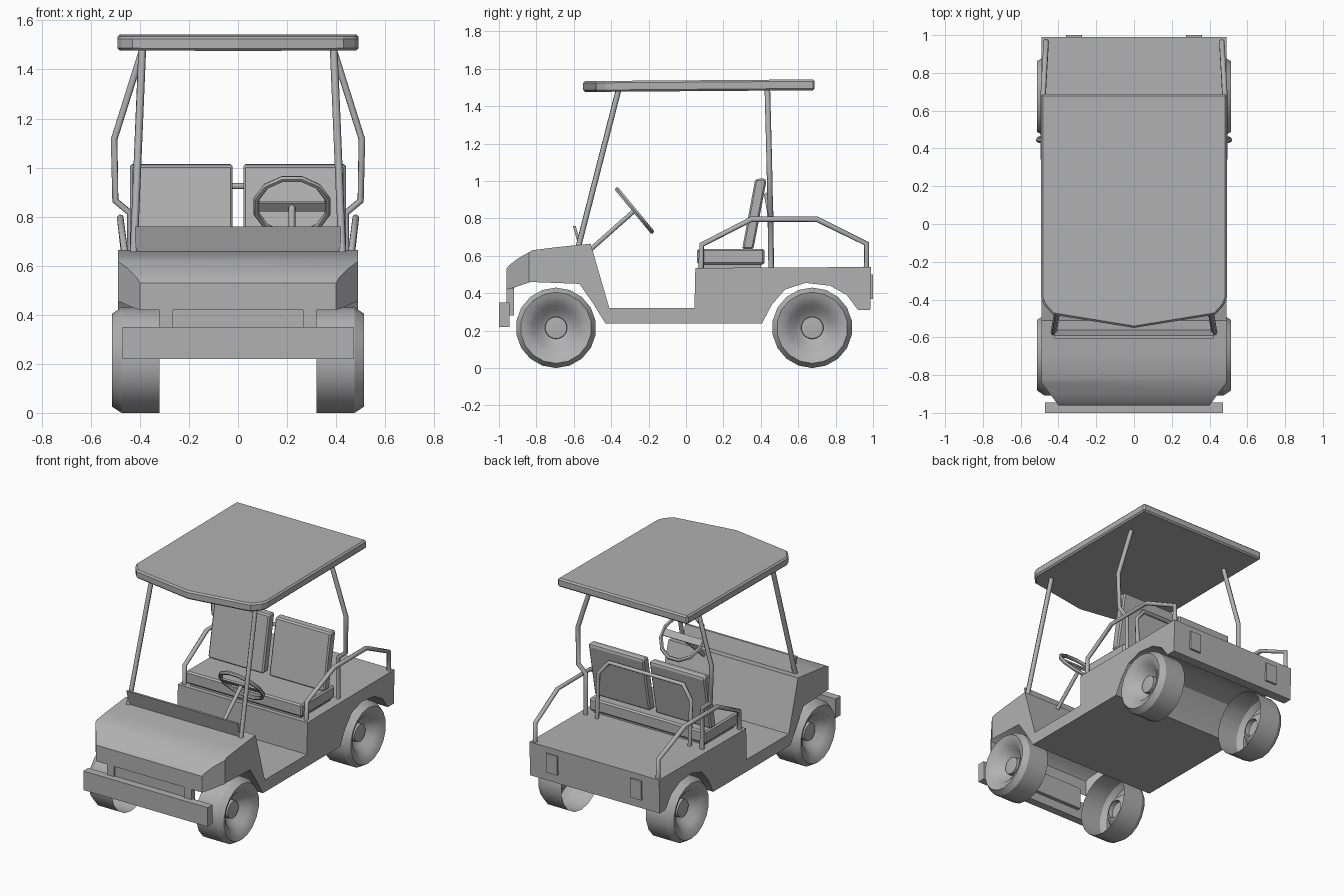
import bpy, bmesh, math
from mathutils import Vector, Matrix

if "Cube" in bpy.data.objects:
    bpy.data.objects.remove(bpy.data.objects["Cube"])

# Mid-grey finish shared by every part
grey = bpy.data.materials.new("mid_grey")
grey.diffuse_color = (0.44, 0.44, 0.44, 1)
grey.use_nodes = True
grey.node_tree.nodes["Principled BSDF"].inputs["Base Color"].default_value = grey.diffuse_color


def finish(name, bm, bevel=0.0, smooth=None):
    bmesh.ops.recalc_face_normals(bm, faces=bm.faces)
    me = bpy.data.meshes.new(name)
    bm.to_mesh(me)
    bm.free()
    me.materials.append(grey)
    if smooth:
        me.shade_smooth()
        me.set_sharp_from_angle(angle=math.radians(smooth))
    ob = bpy.data.objects.new(name, me)
    bpy.context.collection.objects.link(ob)
    if bevel:
        m = ob.modifiers.new("bevel", 'BEVEL')
        m.width, m.segments, m.limit_method = bevel, 1, 'ANGLE'
        m.angle_limit = math.radians(40)
    return ob


def prism(pts, a, b, axis='x'):
    """Extrude a 2D outline: (y,z) along x, or (x,y) along z."""
    bm = bmesh.new()
    place = (lambda p, t: (t, p[0], p[1])) if axis == 'x' else (lambda p, t: (p[0], p[1], t))
    f = bm.faces.new([bm.verts.new(place(p, a)) for p in pts])
    r = bmesh.ops.extrude_face_region(bm, geom=[f])
    vs = [v for v in r['geom'] if isinstance(v, bmesh.types.BMVert)]
    d = (b - a, 0, 0) if axis == 'x' else (0, 0, b - a)
    bmesh.ops.translate(bm, verts=vs, vec=d)
    bmesh.ops.recalc_face_normals(bm, faces=bm.faces)
    return bm


def box(name, x, y, z, bevel=0.0):
    return finish(name, prism([(y[0], z[0]), (y[1], z[0]), (y[1], z[1]), (y[0], z[1])], x[0], x[1]), bevel)


def tube(name, pts, r=0.014):
    cu = bpy.data.curves.new(name, 'CURVE')
    cu.dimensions = '3D'
    cu.bevel_depth, cu.bevel_resolution, cu.use_fill_caps = r, 1, True
    cu.materials.append(grey)
    sp = cu.splines.new('POLY')
    sp.points.add(len(pts) - 1)
    for p, c in zip(sp.points, pts):
        p.co = (*c, 1)
    ob = bpy.data.objects.new(name, cu)
    bpy.context.collection.objects.link(ob)


# Body: side profile with wheel arches, front corners cut off, hood open below
profile = [(-0.96, 0.42), (-0.96, 0.53), (-0.945, 0.55), (-0.90, 0.585), (-0.82, 0.63), (-0.70, 0.645),
           (-0.51, 0.665), (-0.41, 0.32), (0.045, 0.32), (0.05, 0.535), (0.99, 0.54),
           (0.985, 0.31), (0.92, 0.31), (0.86, 0.39), (0.77, 0.44), (0.64, 0.455),
           (0.53, 0.42), (0.46, 0.34), (0.405, 0.237), (-0.43, 0.237), (-0.50, 0.35),
           (-0.57, 0.45), (-0.83, 0.46), (-0.92, 0.43)]
bm = prism(profile, -0.49, 0.49)
for s in (-1, 1):
    r = bmesh.ops.bisect_plane(bm, geom=bm.verts[:] + bm.edges[:] + bm.faces[:], clear_outer=True,
                               plane_co=(0.49 * s, -0.84, 0.5), plane_no=(0.12 * s, -0.09, 0))
    bmesh.ops.holes_fill(bm, edges=[e for e in bm.edges if e.is_boundary])
bmesh.ops.recalc_face_normals(bm, faces=bm.faces)
under = [f for f in bm.faces if f.normal.z < -0.7 and f.calc_center_median().y < -0.57]
bmesh.ops.delete(bm, geom=under, context='FACES')
finish("body", bm, 0, 28)

# Bumper, lower front panel with brackets, tail lights
box("front_bumper", (-0.47, 0.47), (-1.0, -0.945), (0.22, 0.35))
box("lower_front_panel", (-0.30, 0.30), (-0.95, -0.92), (0.28, 0.43))
for s in (-1, 1):
    box("bumper_bracket", sorted((0.265 * s, 0.32 * s)), (-0.96, -0.92), (0.28, 0.425))
    box("tail_light", sorted((0.275 * s, 0.36 * s)), (0.98, 1.0), (0.37, 0.50))

# Low windscreen strip
finish("windscreen_strip", prism([(-0.605, 0.76), (-0.59, 0.76), (-0.56, 0.655), (-0.575, 0.655)], -0.42, 0.42))

# Roof: shallow pointed front, slight rise to the rear
outline = [(-0.492, 0.688), (0.492, 0.688), (0.492, -0.39), (0.475, -0.43), (0.43, -0.48),
           (0, -0.55), (-0.43, -0.48), (-0.475, -0.43), (-0.492, -0.39)]
bm = prism(outline, 1.476, 1.534, 'z')
for v in bm.verts:
    v.co.z += 0.009 * (v.co.y + 0.545) / 1.23
finish("roof", bm, 0.01)

# Wheels: revolved tyre and dished hub, open on the inner side
section = [(0.32, 0.215), (0.475, 0.215), (0.513, 0.19), (0.505, 0.165), (0.48, 0.125),
           (0.44, 0.095), (0.42, 0.06), (0.45, 0.058), (0.455, 0.0)]
for label, y in (("front", -0.695), ("rear", 0.675)):
    for s in (-1, 1):
        bm = bmesh.new()
        vs = [bm.verts.new((x * s, y, 0.215 + r)) for x, r in section]
        es = [bm.edges.new(p) for p in zip(vs, vs[1:])]
        bmesh.ops.spin(bm, geom=vs + es, cent=(0, y, 0.215), axis=(1, 0, 0),
                       angle=math.tau, steps=18, use_merge=True)
        bmesh.ops.remove_doubles(bm, verts=bm.verts, dist=1e-4)
        # face the tyre outwards explicitly, since the shell is open
        finish(label + "_wheel", bm, 0, 32)

# Seats
box("seat_base", (-0.42, 0.42), (0.08, 0.40), (0.53, 0.56))
box("seat_cushion", (-0.44, 0.44), (0.06, 0.42), (0.553, 0.637), 0.01)
back = [(0.30, 0.635), (0.36, 0.635), (0.43, 1.0), (0.42, 1.015), (0.37, 1.01)]
for s in (-1, 1):
    finish("seat_back", prism(back, 0.022 * s, 0.44 * s), 0.01)
tube("seat_back_frame", [(-0.35, 0.46, 0.53), (-0.35, 0.445, 0.84), (-0.28, 0.43, 0.925),
                         (0.28, 0.43, 0.925), (0.35, 0.445, 0.84), (0.35, 0.46, 0.53)])

# Roof posts and side rails
for s in (-1, 1):
    tube("front_post", [(0.425 * s, -0.575, 0.65), (0.39 * s, -0.36, 1.49)], 0.016)
    tube("rear_post", [(0.385 * s, 0.435, 1.495), (0.505 * s, 0.445, 1.115), (0.50 * s, 0.45, 0.865),
                       (0.44 * s, 0.453, 0.815), (0.44 * s, 0.455, 0.53)], 0.015)
    tube("side_rail", [(0.46 * s, 0.08, 0.53), (0.462 * s, 0.085, 0.66), (0.48 * s, 0.35, 0.795),
                       (0.48 * s, 0.70, 0.795), (0.465 * s, 0.965, 0.665), (0.465 * s, 0.965, 0.535)], 0.015)

# Steering column, wheel rim and crossbar
hub = Vector((0.22, -0.275, 0.842))
across, up = Vector((1, 0, 0)), Vector((0, -0.637, 0.771))
tube("steering_column", [(0.22, -0.52, 0.625), hub], 0.014)
bm = bmesh.new()
ring = [bm.verts.new(hub + across * (0.15 + 0.013 * math.cos(a)) + across.cross(up) * 0.013 * math.sin(a))
        for a in [i * math.tau / 6 for i in range(6)]]
es = [bm.edges.new((ring[i], ring[(i + 1) % 6])) for i in range(6)]
bmesh.ops.spin(bm, geom=ring + es, cent=hub, axis=across.cross(up), angle=math.tau, steps=12, use_merge=True)
bmesh.ops.remove_doubles(bm, verts=bm.verts, dist=1e-4)
bmesh.ops.rotate(bm, verts=bm.verts, cent=hub, matrix=Matrix.Rotation(math.radians(15), 3, across.cross(up)))
finish("steering_wheel", bm, 0, 35)
bm = bmesh.new()
bmesh.ops.create_cube(bm, size=1, matrix=Matrix.Translation(hub) @ Matrix.Rotation(math.radians(39.6), 4, 'X')
                      @ Matrix.Diagonal((0.30, 0.012, 0.045, 1)))
finish("steering_crossbar", bm)
